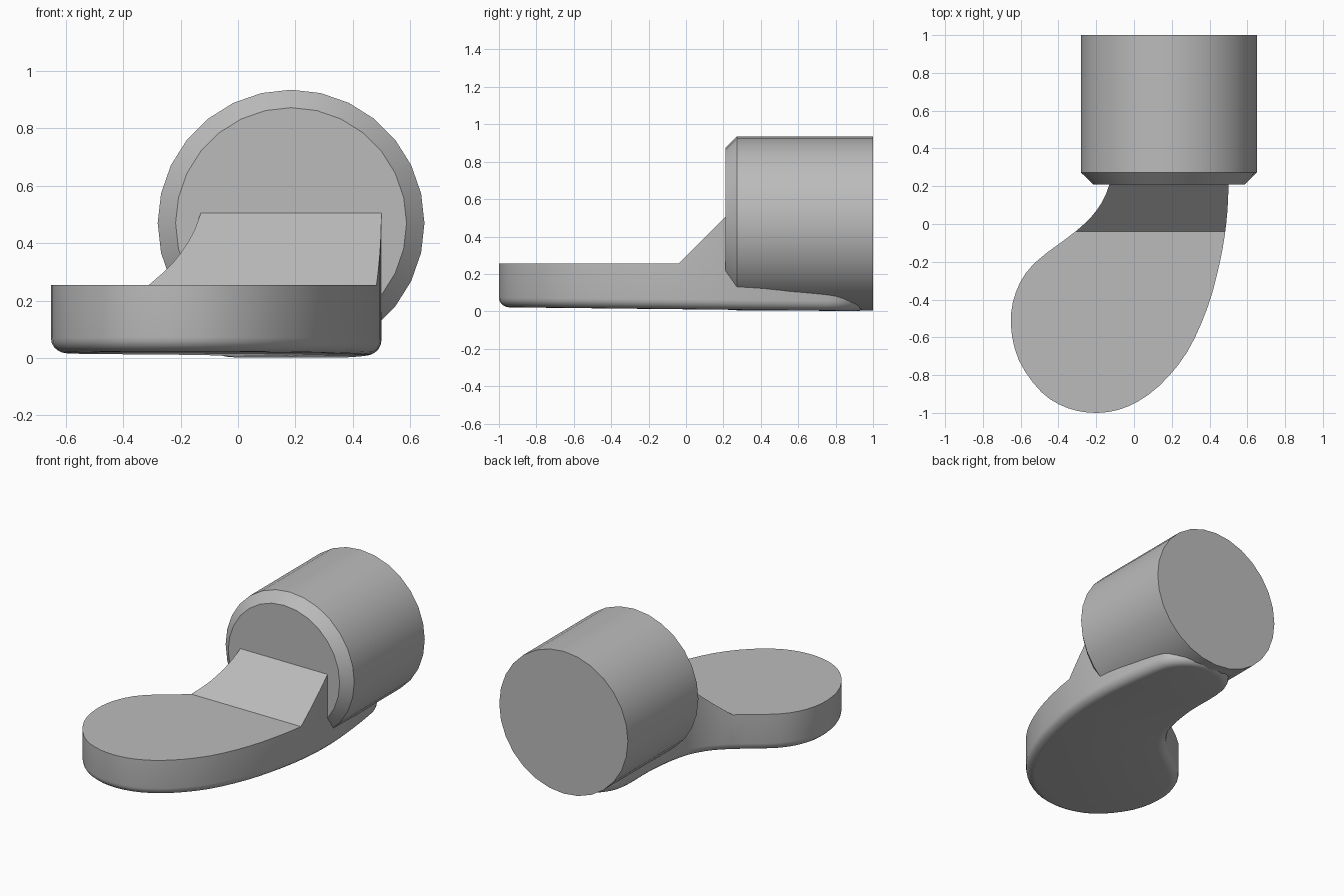
import bpy, bmesh, math
from mathutils import Matrix, Vector

cube = bpy.data.objects.get("Cube")
if cube:
    bpy.data.objects.remove(cube)

grey = bpy.data.materials.new("plain grey")
grey.use_nodes = True
colour = (0.5, 0.5, 0.5, 1)
grey.diffuse_color = colour
grey.node_tree.nodes["Principled BSDF"].inputs["Base Color"].default_value = colour


def finish(bm, name):
    """Turn a bmesh into a grey object with sharp edges kept."""
    bmesh.ops.recalc_face_normals(bm, faces=bm.faces)
    mesh = bpy.data.meshes.new(name)
    bm.to_mesh(mesh)
    bm.free()
    mesh.materials.append(grey)
    obj = bpy.data.objects.new(name, mesh)
    bpy.context.collection.objects.link(obj)
    bpy.ops.object.select_all(action="DESELECT")
    obj.select_set(True)
    bpy.context.view_layer.objects.active = obj
    bpy.ops.object.shade_smooth_by_angle(angle=math.radians(30))
    return obj


def smooth_loop(points, steps):
    """Closed smooth curve through the given points."""
    pts = [Vector(p) for p in points]
    loop = []
    for i in range(len(pts)):
        a, b, c, d = (pts[(i + k) % len(pts)] for k in (-1, 0, 1, 2))
        for s in range(steps):
            t = s / steps
            loop.append(b + (c - a) * t / 2
                        + (2 * a - 5 * b + 4 * c - d) * t * t / 2
                        + (3 * b - a - 3 * c + d) * t ** 3 / 2)
    return loop


# Paddle: wide round lobe, narrow neck, round tail under the barrel
ramp_start, ramp_end = -0.04, 0.21
low_top, high_top = 0.255, 0.505
outline = [(-.13, .21), (-.2, .07), (-.31, -.04), (-.53, -.21), (-.625, -.36),
           (-.652, -.53), (-.61, -.72), (-.49, -.89), (-.35, -.975), (-.19, -1),
           (-.03, -.965), (.13, -.86), (.28, -.68), (.39, -.44), (.455, -.2),
           (.488, 0), (.5, .2), (.49, .42), (.455, .7)]
tail = [(.185 + .27 * math.cos(math.radians(a)), .7 + .27 * math.sin(math.radians(a)))
        for a in range(30, 181, 30)]
outline += tail + [(-.09, .45)]

bm = bmesh.new()
base = bm.faces.new([bm.verts.new((p.x, p.y, 0)) for p in smooth_loop(outline, 3)])
rim = list(base.edges)
top = bmesh.ops.extrude_face_region(bm, geom=[base], use_keep_orig=True)
top_verts = [v for v in top["geom"] if isinstance(v, bmesh.types.BMVert)]
bmesh.ops.translate(bm, verts=top_verts, vec=(0, 0, high_top))
bmesh.ops.recalc_face_normals(bm, faces=bm.faces)

# Rounded lower rim
bmesh.ops.bevel(bm, geom=rim, offset=0.055, segments=5, profile=0.5,
                affect="EDGES", clamp_overlap=True)

# Ramp up to the barrel and slightly tilted sole
for y in (ramp_start, ramp_end):
    bmesh.ops.bisect_plane(bm, geom=bm.verts[:] + bm.edges[:] + bm.faces[:],
                           plane_co=(0, y, 0), plane_no=(0, 1, 0))
for v in bm.verts:
    if v.co.z > low_top:
        t = (v.co.y - ramp_start) / (ramp_end - ramp_start)
        v.co.z = low_top + (high_top - low_top) * min(max(t, 0), 1)
    else:
        v.co.z += 0.011 * (1 - v.co.y) * (1 - v.co.z / low_top)
finish(bm, "paddle")

# Barrel with a chamfered front rim
front, back, radius = 0.21, 1.0, 0.465
bm = bmesh.new()
bmesh.ops.create_cone(bm, cap_ends=True, segments=28, radius1=radius, radius2=radius,
                      depth=back - front,
                      matrix=Matrix.Translation((.185, (front + back) / 2, .47))
                      @ Matrix.Rotation(math.pi / 2, 4, "X"))
front_rim = [e for e in bm.edges if all(v.co.y < front + 0.01 for v in e.verts)]
bmesh.ops.bevel(bm, geom=front_rim, offset=0.062, segments=1, affect="EDGES")
finish(bm, "barrel")
